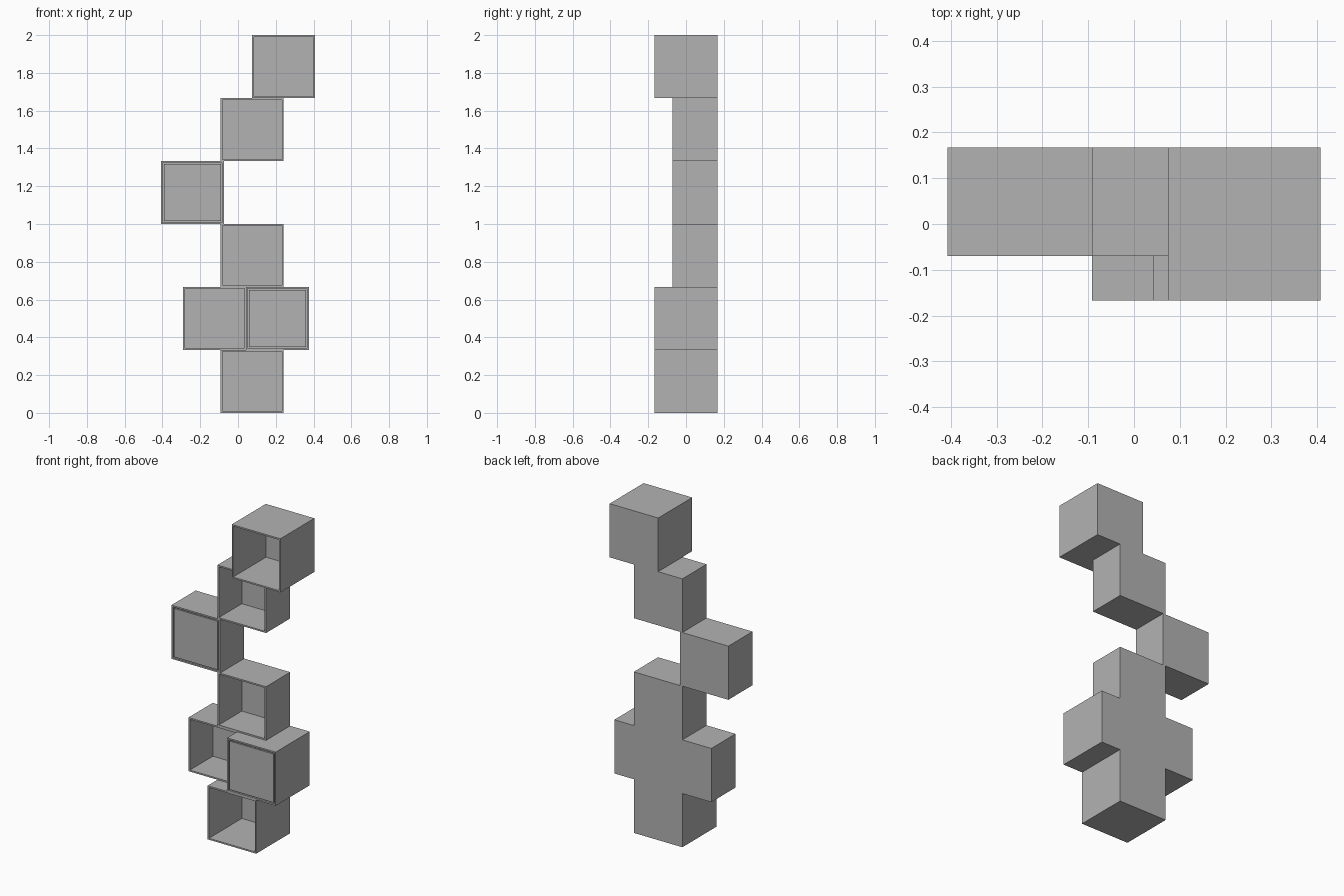
import bpy
import bmesh
from mathutils import Matrix, Vector

cube = bpy.data.objects.get("Cube")
if cube:
    bpy.data.objects.remove(cube, do_unlink=True)

SIZE = 1 / 3          # width and height of every box
BACK = SIZE / 2       # all boxes share one back plane
DEEP, SHALLOW = SIZE, 0.237
WALL, PANEL, GAP = 0.013, 0.011, 0.003

grey = bpy.data.materials.new("plain_grey")
grey.use_nodes = True
colour = (0.45, 0.45, 0.45, 1)
grey.diffuse_color = colour
grey.node_tree.nodes["Principled BSDF"].inputs["Base Color"].default_value = colour


def block(size, centre):
    """Bmesh cuboid."""
    bm = bmesh.new()
    matrix = Matrix.Translation(centre) @ Matrix.Diagonal((*size, 1))
    bmesh.ops.create_cube(bm, size=1, matrix=matrix)
    return bm


def finish(bm, name):
    mesh = bpy.data.meshes.new(name)
    bm.to_mesh(mesh)
    bm.free()
    mesh.materials.append(grey)
    obj = bpy.data.objects.new(name, mesh)
    bpy.context.collection.objects.link(obj)
    return obj


def shelf_box(name, x, row, depth, door=False):
    centre = Vector((x, BACK - depth / 2, (row + 0.5) * SIZE))
    bm = block((SIZE, depth, SIZE), centre)

    # Hollow the box out from its front face
    bm.normal_update()
    front = min(bm.faces, key=lambda f: f.normal.y)
    bmesh.ops.inset_region(bm, faces=[front], thickness=WALL)
    pushed = bmesh.ops.extrude_face_region(bm, geom=[front])["geom"]
    verts = [v for v in pushed if isinstance(v, bmesh.types.BMVert)]
    bmesh.ops.translate(bm, verts=verts, vec=(0, depth - PANEL, 0))
    if front.is_valid:
        bmesh.ops.delete(bm, geom=[front], context="FACES_ONLY")
    bmesh.ops.recalc_face_normals(bm, faces=bm.faces)
    finish(bm, name)

    # Door panel set flush in the opening
    if door:
        width = SIZE - 2 * (WALL + GAP)
        middle = Vector((x, BACK - depth + PANEL / 2, centre.z))
        finish(block((width, PANEL, width), middle), name + "_door")


# Stack from the floor up
shelf_box("bottom_box", 0.075, 0, DEEP)
shelf_box("lower_right_box", -0.124, 1, SHALLOW)
shelf_box("lower_left_box", 0.209, 1, DEEP, door=True)
shelf_box("middle_box", 0.075, 2, SHALLOW)
shelf_box("side_box", -0.241, 3, SHALLOW, door=True)
shelf_box("upper_box", 0.075, 4, SHALLOW)
shelf_box("top_box", 0.241, 5, DEEP)
